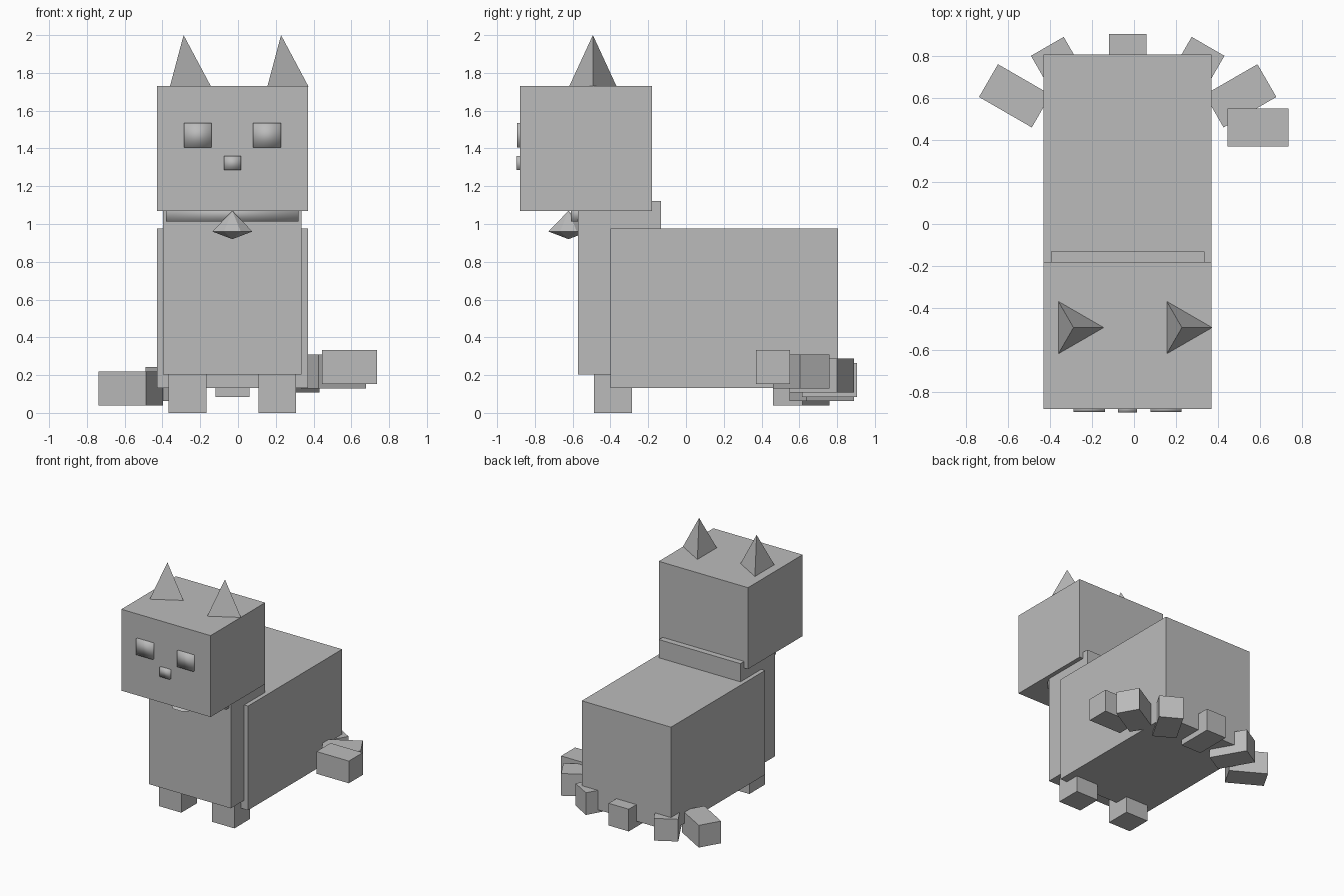
import bpy
import math
from mathutils import Matrix, Vector

cube = bpy.data.objects.get("Cube")
if cube:
    bpy.data.objects.remove(cube, do_unlink=True)

# Single grey material
grey = bpy.data.materials.new("plain grey")
grey.use_nodes = True
colour = (0.5, 0.5, 0.5, 1)
grey.diffuse_color = colour
grey.node_tree.nodes["Principled BSDF"].inputs["Base Color"].default_value = colour

MID = -0.03  # x of the symmetry plane


def add_mesh(name, verts, faces, smooth=False):
    mesh = bpy.data.meshes.new(name)
    mesh.from_pydata(verts, [], faces)
    mesh.materials.append(grey)
    mesh.polygons.foreach_set("use_smooth", [smooth] * len(mesh.polygons))
    obj = bpy.data.objects.new(name, mesh)
    bpy.context.collection.objects.link(obj)
    return obj


def box(name, centre, size, turn=0, smooth=False):
    place = Matrix.Translation(centre) @ Matrix.Rotation(turn, 4, "Z")
    half = Vector(size) / 2
    verts = [place @ Vector((x * half.x, y * half.y, z * half.z))
             for z in (-1, 1) for x, y in ((-1, -1), (1, -1), (1, 1), (-1, 1))]
    faces = [(3, 2, 1, 0), (4, 5, 6, 7)]
    faces += [(i, (i + 1) % 4, (i + 1) % 4 + 4, i + 4) for i in range(4)]
    return add_mesh(name, verts, faces, smooth)


def spike(name, centre, radius, sides, top, bottom=None, start=0):
    """Pyramid on a regular base, with a second point below if bottom is set."""
    x, y, z = centre
    verts = []
    for i in range(sides):
        a = start + math.tau * i / sides
        verts.append((x + radius * math.cos(a), y + radius * math.sin(a), z))
    verts.append((x, y, top))
    faces = [(i, (i + 1) % sides, sides) for i in range(sides)]
    if bottom is None:
        faces.append(tuple(reversed(range(sides))))
    else:
        verts.append((x, y, bottom))
        faces += [((i + 1) % sides, i, sides + 1) for i in range(sides)]
    return add_mesh(name, verts, faces)


# Main masses
box("body", (MID, 0.203, 0.553), (0.80, 1.206, 0.845))
box("chest", (MID, -0.352, 0.663), (0.732, 0.44, 0.92))
box("head", (MID, -0.53, 1.40), (0.80, 0.70, 0.66))

# Collar with a faceted pendant
box("collar", (MID, -0.57, 1.055), (0.70, 0.08, 0.085), smooth=True)
spike("pendant", (MID, -0.622, 0.96), 0.115, 8, 1.07, 0.92, math.pi / 8)

# Paired parts
for side, label in ((-1, "right"), (1, "left")):
    box(f"{label}_front_leg", (MID + side * 0.238, -0.386, 0.105), (0.20, 0.20, 0.21))
    box(f"{label}_eye", (MID + side * 0.183, -0.88, 1.47), (0.148, 0.03, 0.13), smooth=True)
    spike(f"{label}_ear", (MID + side * 0.258, -0.493, 1.728), 0.145, 3, 2.0)

# Nose
box("nose", (MID, -0.88, 1.323), (0.09, 0.035, 0.075), smooth=True)

# Tail blocks curling around the back, dropping towards the right
for i in range(6):
    a = math.radians(30 * i)
    centre = (MID + 0.62 * math.cos(a), 0.46 + 0.30 * math.sin(a), 0.243 - 0.0226 * i)
    box(f"tail_block_{i + 1}", centre, (0.29, 0.18, 0.18), a)
